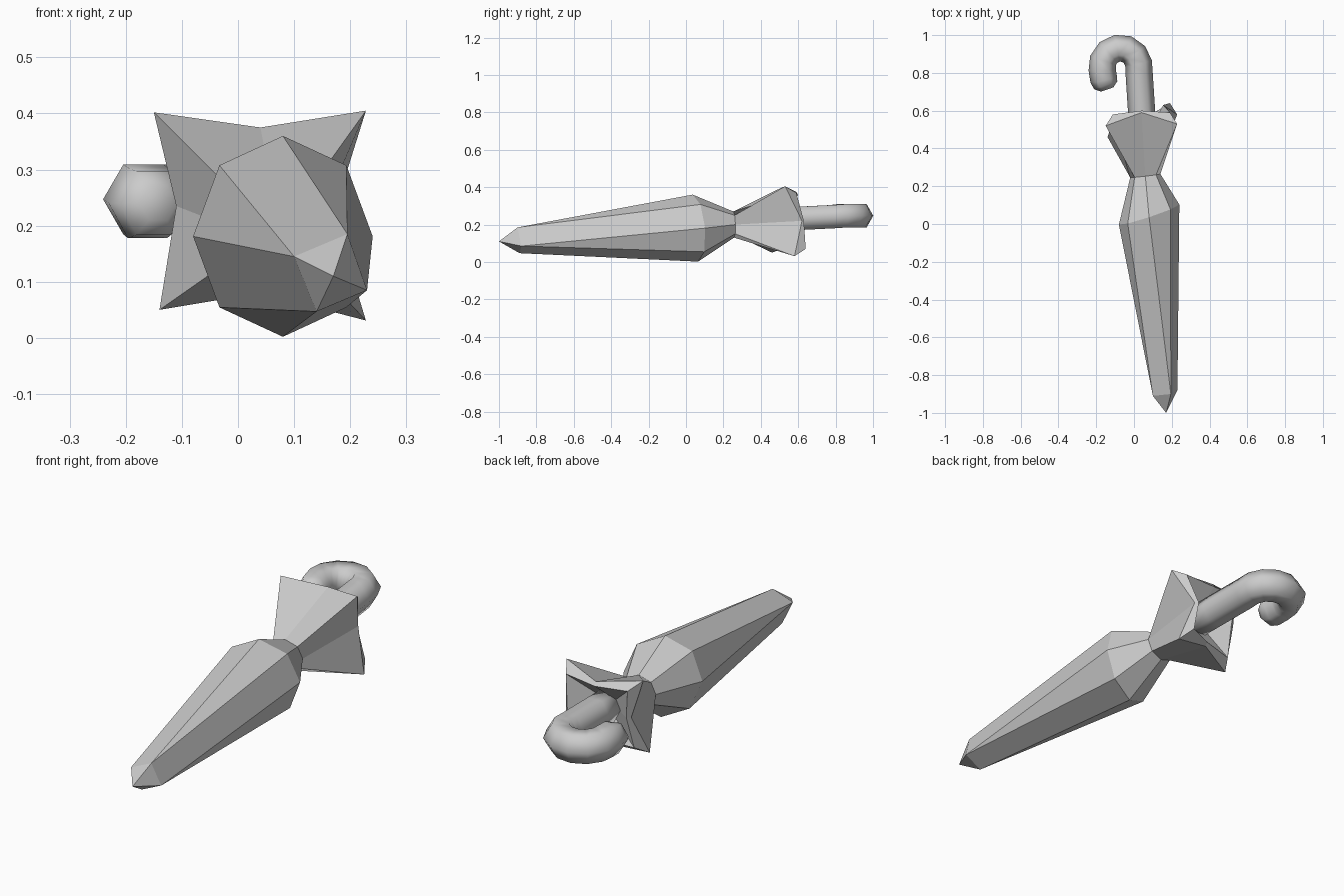
import bpy, bmesh
from math import sin, cos, pi, radians
from mathutils import Vector

cube = bpy.data.objects.get("Cube")
if cube:
    bpy.data.objects.remove(cube, do_unlink=True)

grey = bpy.data.materials.new("plain grey")
grey.use_nodes = True
colour = (0.6, 0.6, 0.6, 1)
grey.diffuse_color = colour
grey.node_tree.nodes["Principled BSDF"].inputs["Base Color"].default_value = colour


def loft(name, rings):
    """Skin closed rings of equal size and cap both ends."""
    bm = bmesh.new()
    loops = [[bm.verts.new(p) for p in ring] for ring in rings]
    n = len(loops[0])
    for a, b in zip(loops, loops[1:]):
        for i in range(n):
            j = (i + 1) % n
            bm.faces.new((a[i], a[j], b[j], b[i]))
    bm.faces.new(loops[0])
    bm.faces.new(loops[-1])
    bmesh.ops.remove_doubles(bm, verts=bm.verts, dist=0.001)
    bmesh.ops.recalc_face_normals(bm, faces=bm.faces)
    mesh = bpy.data.meshes.new(name)
    bm.to_mesh(mesh)
    bm.free()
    obj = bpy.data.objects.new(name, mesh)
    bpy.context.collection.objects.link(obj)
    mesh.materials.append(grey)
    return obj


def octagon(centre, rx, rz, tilt_x, tilt_z):
    """Eight-sided ring, leaning along y with x and z."""
    points = []
    for i in range(8):
        dx, dz = rx * cos(i * pi / 4), rz * sin(i * pi / 4)
        points.append(Vector(centre) + Vector((dx, tilt_x * dx + tilt_z * dz, dz)))
    return points


# Folded cloth: pointed tip, four-sided end, eight-sided shoulder, tied waist
tip = [Vector((0.17, -1, 0.11))] * 8
a, b, c, d = (Vector(p) for p in ((0.10, -0.91, 0.145), (0.195, -0.9, 0.185),
                                  (0.23, -0.88, 0.085), (0.14, -0.89, 0.047)))
end = [c, b, b, a, a, d, d, c]
shoulder = octagon((0.08, 0.05, 0.181), 0.16, 0.179, 0.33, -0.08)
waist = octagon((0.06, 0.255, 0.2), 0.08, 0.07, 0.12, -0.03)

# Flared rim: horns at the diagonals, valleys between, starting at +x
rim = [Vector(p) for p in (
    (0.17, 0.62, 0.22), (0.228, 0.53, 0.405), (0.04, 0.59, 0.375), (-0.15, 0.52, 0.402),
    (-0.11, 0.55, 0.235), (-0.14, 0.46, 0.05), (0.04, 0.54, 0.08), (0.228, 0.58, 0.031))]
middle = Vector((0.04, 0.56, 0.225))
fold = []
for i, p in enumerate(rim):
    horn = i % 2
    q = middle.lerp(p, 0.8 if horn else 0.88)
    q.y = p.y + (0.06 if horn else 0.01)
    fold.append(q)
inside = octagon((0.045, 0.5, 0.225), 0.06, 0.06, 0, 0)
loft("umbrella_cloth", [tip, end, shoulder, waist, rim, fold, inside])

# Hooked handle: a six-sided tube swept along a cane-shaped path
path = [Vector((0.05, 0.46, 0.225)), Vector((0.04, 0.6, 0.233)), Vector((0.027, 0.8, 0.243))]
for angle in range(10, 200, 30):
    t = radians(angle)
    path.append(Vector((-0.072 + 0.098 * cos(t), 0.832 + 0.1 * sin(t), 0.247)))
path += [Vector((-0.16, 0.765, 0.24)), Vector((-0.15, 0.735, 0.24)), Vector((-0.142, 0.712, 0.24))]
radii = [0.072] * (len(path) - 2) + [0.065, 0.035]
rings = []
for i, (p, r) in enumerate(zip(path, radii)):
    along = (path[min(i + 1, len(path) - 1)] - path[max(i - 1, 0)]).normalized()
    side = along.cross(Vector((0, 0, 1))).normalized()
    up = side.cross(along)
    rings.append([p + r * (side * cos(k * pi / 3) + up * sin(k * pi / 3)) for k in range(6)])
handle = loft("hooked_handle", rings)
for face in handle.data.polygons:
    face.use_smooth = True
